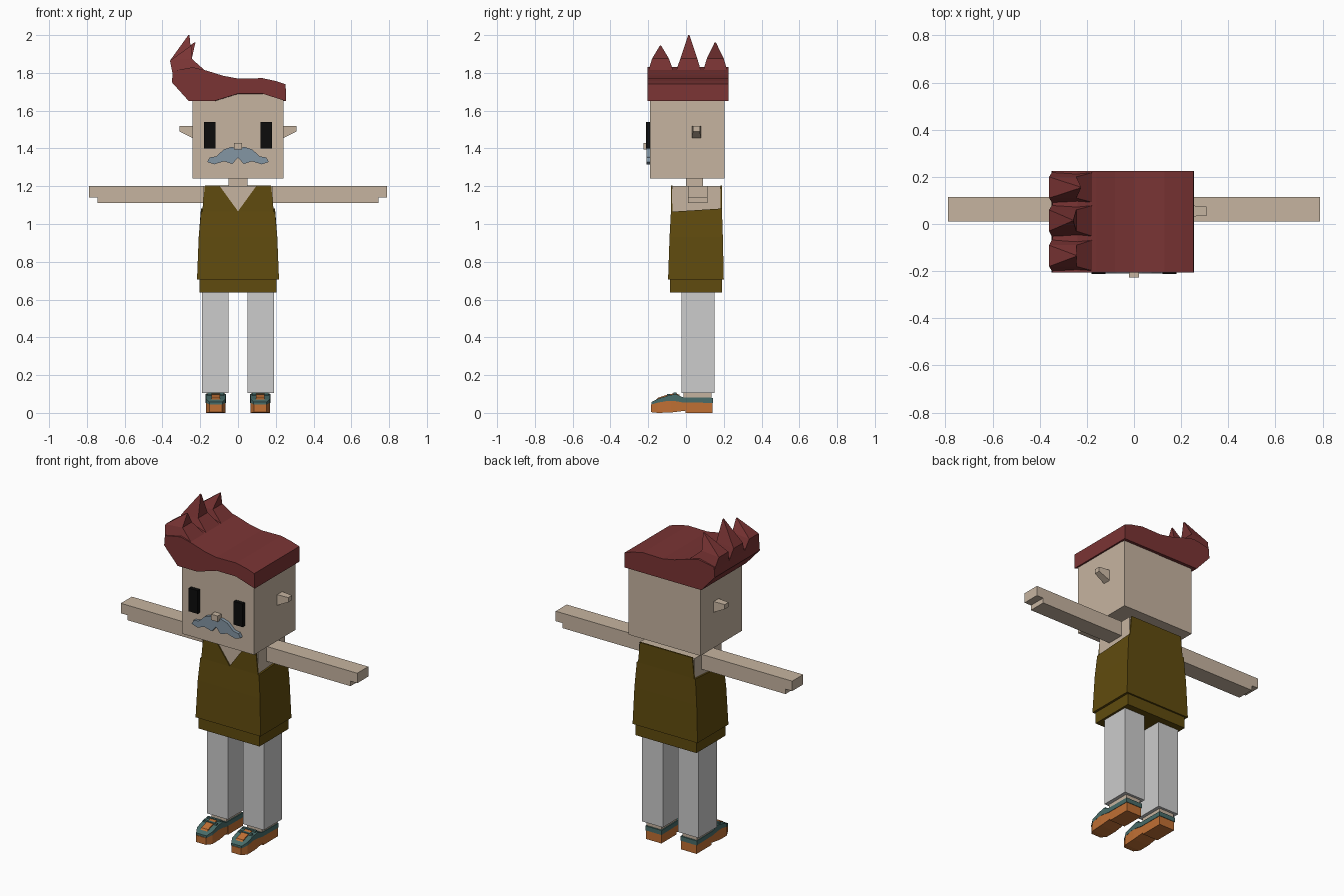
import bpy, bmesh

cube = bpy.data.objects.get("Cube")
if cube:
    bpy.data.objects.remove(cube, do_unlink=True)


def material(name, rgb):
    lin = [(c / 255 / 12.92) if c < 11 else ((c / 255 + 0.055) / 1.055) ** 2.4 for c in rgb]
    m = bpy.data.materials.new(name)
    m.use_nodes = True
    m.diffuse_color = (*lin, 1)
    m.node_tree.nodes["Principled BSDF"].inputs["Base Color"].default_value = (*lin, 1)
    return m


skin = material("skin", (198, 180, 160))
red = material("hair red", (122, 52, 52))
olive = material("shirt olive", (96, 75, 14))
grey = material("trouser grey", (204, 204, 204))
black = material("eye black", (12, 12, 12))
blue = material("moustache blue grey", (132, 150, 164))
orange = material("shoe orange", (192, 112, 52))
teal = material("shoe teal", (72, 108, 105))


def loft(name, rings, mat, mirror=False):
    """Join rings of equal point count, cap both ends."""
    bm = bmesh.new()
    loops = [[bm.verts.new(p) for p in ring] for ring in rings]
    n = len(loops[0])
    for a, b in zip(loops, loops[1:]):
        for i in range(n):
            bm.faces.new((a[i], a[(i + 1) % n], b[(i + 1) % n], b[i]))
    bm.faces.new(loops[0][::-1])
    bm.faces.new(loops[-1])
    bmesh.ops.remove_doubles(bm, verts=bm.verts, dist=1e-5)
    bmesh.ops.recalc_face_normals(bm, faces=bm.faces)
    me = bpy.data.meshes.new(name)
    bm.to_mesh(me)
    bm.free()
    me.materials.append(mat)
    ob = bpy.data.objects.new(name, me)
    bpy.context.collection.objects.link(ob)
    if mirror:
        ob.modifiers.new("Mirror", 'MIRROR')
    return ob


def rect(x, y, z):
    return [(x[0], y[0], z), (x[1], y[0], z), (x[1], y[1], z), (x[0], y[1], z)]


def box(name, x, y, z, mat, mirror=False):
    return loft(name, [rect(x, y, z[0]), rect(x, y, z[1])], mat, mirror)


def front_prism(name, pts, y, mat, mirror=False):
    return loft(name, [[(px, v, pz) for px, pz in pts] for v in y], mat, mirror)


def side_prism(name, pts, x, mat, mirror=False):
    return loft(name, [[(v, py, pz) for py, pz in pts] for v in x], mat, mirror)


# Head and face
box("head", (-.24, .24), (-.19, .205), (1.24, 1.7), skin)
box("neck", (-.05, .05), (0, .09), (1.18, 1.25), skin)
box("eye", (.12, .18), (-.213, -.185), (1.4, 1.54), black, True)
box("nose", (-.022, .022), (-.226, -.185), (1.395, 1.43), skin)
half = [(.035, 1.408), (.075, 1.395), (.115, 1.358), (.15, 1.352), (.163, 1.328),
        (.125, 1.316), (.075, 1.332), (.03, 1.318)]
outline = [(0, 1.402)] + half + [(0, 1.352)] + [(-x, z) for x, z in half[::-1]]
front_prism("moustache", outline, (-.21, -.185), blue)
loft("ear", [[(.23, .03, 1.45), (.23, .08, 1.45), (.23, .08, 1.52), (.23, .03, 1.52)],
             [(.31, .037, 1.49), (.31, .073, 1.49), (.31, .073, 1.518), (.31, .037, 1.518)]],
     skin, True)

# Swept hair: arched fringe in front, straight hem behind
crown = [(.255, 1.65), (.252, 1.74), (.2, 1.757), (.13, 1.772), (0, 1.77), (-.08, 1.785),
         (-.16, 1.81), (-.24, 1.83), (-.345, 1.81), (-.35, 1.75), (-.26, 1.65)]
fringe = [(-.13, 1.65), (0, 1.69), (.13, 1.69)]
loft("hair", [[(x, -.205, z) for x, z in crown + fringe],
              [(x, .225, z) for x, z in crown + [(x, 1.65) for x, _ in fringe]]], red)

# Three curled spikes along the raised side
for name, y0, y1, tip in (("front", -.205, -.06, (-.245, -.135, 1.945)),
                          ("middle", -.06, .085, (-.26, .015, 2.0)),
                          ("back", .085, .225, (-.228, .155, 1.962))):
    mid = tip[1]
    base = [(-.345, y0, 1.79), (-.15, y0, 1.79), (-.15, y1, 1.79), (-.345, y1, 1.79)]
    ring = [(-.36, mid - .045, 1.865), (-.245, mid - .045, 1.875),
            (-.245, mid + .045, 1.875), (-.36, mid + .045, 1.865)]
    top = [(tip[0] + dx, tip[1] + dy, tip[2])
           for dx, dy in ((-.003, -.003), (.003, -.003), (.003, .003), (-.003, .003))]
    loft(name + "_hair_spike", [base, ring, top], red)

# Torso and arms
box("chest", (-.185, .185), (-.073, .183), (1.0, 1.2), skin)
front_prism("arm", [(.17, 1.2), (.79, 1.2), (.79, 1.14), (.745, 1.14), (.745, 1.11), (.17, 1.11)],
            (.01, .115), skin, True)

# Sleeveless shirt: flared body, hem, v-neck front panel and back panel
loft("shirt_body", [rect((-.217, .217), (-.095, .2), .705),
                    rect((-.208, .208), (-.087, .195), .93),
                    [(-.196, -.08, 1.065), (.196, -.08, 1.065),
                     (.196, .19, 1.082), (-.196, .19, 1.082)]], olive)
box("shirt_hem", (-.203, .203), (-.085, .19), (.637, .72), olive)
panel = [(-.19, 1.06), (.19, 1.06), (.175, 1.205)]
front_prism("shirt_front", panel + [(.1, 1.205), (0, 1.067), (-.1, 1.205), (-.175, 1.205)],
            (-.08, -.072), olive)
front_prism("shirt_back", panel + [(-.175, 1.205)], (.182, .19), olive)

# Legs
box("trouser_leg", (.05, .19), (-.025, .15), (.105, .66), grey, True)
box("ankle", (.07, .168), (-.012, .135), (.06, .11), skin, True)

# Shoes: tapered toe sole, heel, upper, tongue and laces
loft("shoe_sole", [[(x0, y, b), (x1, y, b), (x1, y, t), (x0, y, t)] for x0, x1, y, b, t in
                   ((.085, .15, -.185, .004, .045), (.067, .168, -.15, 0, .055),
                    (.065, .17, -.08, .002, .068), (.068, .167, 0, .012, .058))], orange, True)
box("shoe_heel", (.066, .169), (-.002, .14), (0, .056), orange, True)
loft("shoe_upper", [[(x0, y, b), (x1, y, b), (x1, y, t), (x0, y, t)] for x0, x1, y, b, t in
                    ((.083, .152, -.183, .045, .058), (.066, .169, -.15, .054, .074),
                     (.065, .17, -.095, .064, .092), (.064, .171, -.055, .062, .1),
                     (.064, .171, -.015, .055, .082), (.063, .172, .143, .053, .08))], teal, True)
side_prism("shoe_tongue", [(-.165, .06), (-.15, .08), (-.095, .098), (-.055, .104),
                           (-.03, .094), (-.055, .09), (-.095, .08)], (.095, .14), orange, True)
for i, (y, z) in enumerate(((-.1, .091), (-.065, .098))):
    box("shoe_lace_%d" % (i + 1), (.073, .162), (y, y + .014), (z, z + .01), teal, True)
